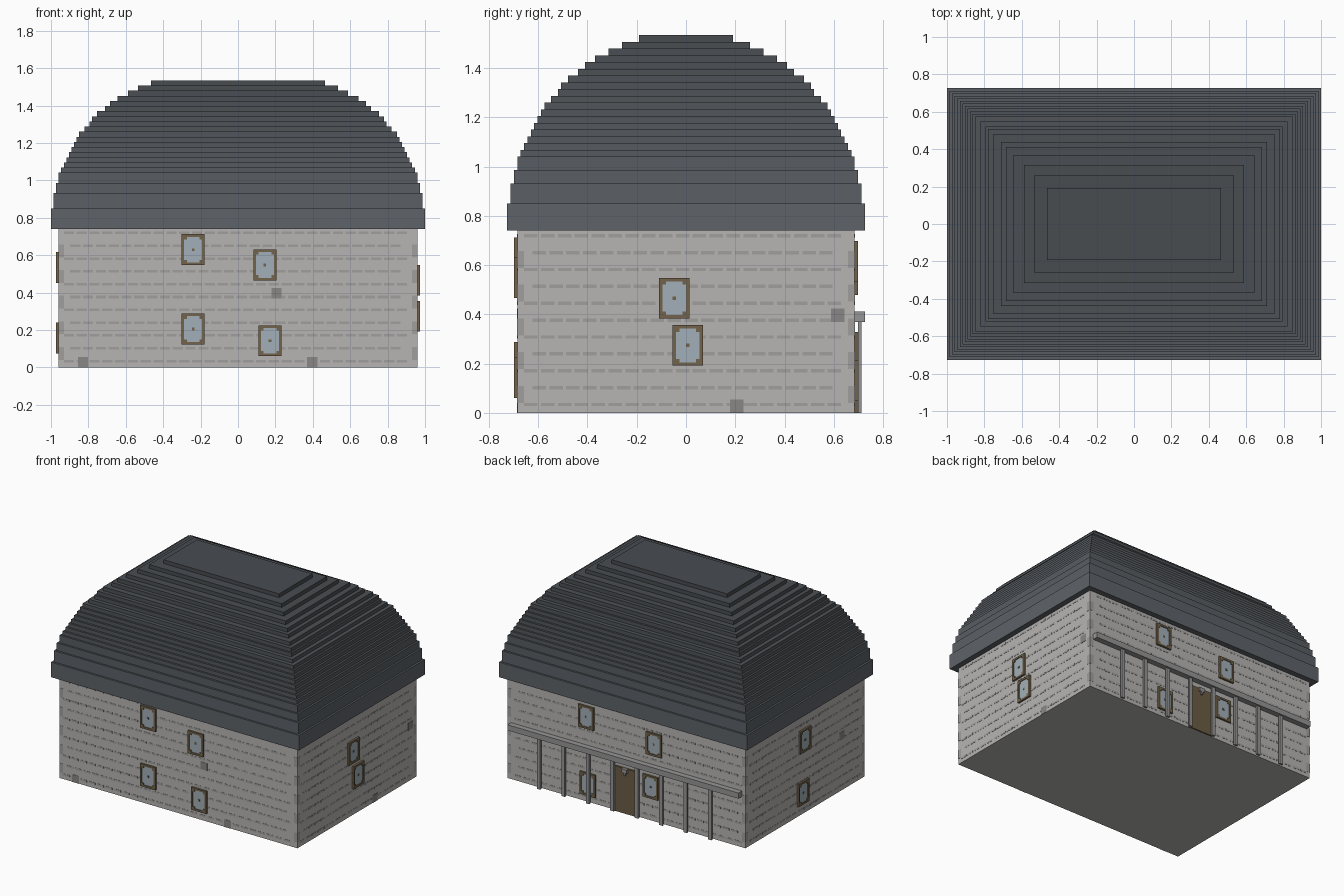
import bpy, bmesh, math

if "Cube" in bpy.data.objects:
    bpy.data.objects.remove(bpy.data.objects["Cube"])

U = 1 / 73                    # block grid size
WX, WY, WH = 70, 50, 54       # wall half width, half depth, height in grid units


def mat(name, c):
    m = bpy.data.materials.new(name)
    m.diffuse_color = (*c, 1)
    m.use_nodes = True
    m.node_tree.nodes["Principled BSDF"].inputs["Base Color"].default_value = m.diffuse_color
    return m


def finish(name, bm, mats):
    bmesh.ops.scale(bm, vec=(U, U, U), verts=bm.verts)
    bmesh.ops.recalc_face_normals(bm, faces=bm.faces)
    me = bpy.data.meshes.new(name)
    bm.to_mesh(me)
    bm.free()
    for m in mats:
        me.materials.append(m)
    ob = bpy.data.objects.new(name, me)
    bpy.context.collection.objects.link(ob)
    return ob


def add_box(bm, lo, hi):
    v = [bm.verts.new((x, y, z)) for x in (lo[0], hi[0])
         for y in (lo[1], hi[1]) for z in (lo[2], hi[2])]
    for f in ((0, 1, 3, 2), (4, 6, 7, 5), (0, 4, 5, 1),
              (2, 3, 7, 6), (0, 2, 6, 4), (1, 5, 7, 3)):
        bm.faces.new([v[i] for i in f])


def on_wall(bm, side, a0, a1, z0, z1, d0, d1):
    """Box lying on a wall: a along it, z up, d outwards."""
    s = 1 if side in ("back", "right") else -1
    if side in ("front", "back"):
        lo, hi = sorted((s * (WY + d0), s * (WY + d1)))
        add_box(bm, (a0, lo, z0), (a1, hi, z1))
    else:
        lo, hi = sorted((s * (WX + d0), s * (WX + d1)))
        add_box(bm, (lo, a0, z0), (hi, a1, z1))


def loft(rings, cap_bottom, cap_top):
    """Shell through rectangular rings (half x, half y, z, material)."""
    bm = bmesh.new()
    loops = [[bm.verts.new((sx * x, sy * y, z)) for sx, sy in
              ((-1, -1), (1, -1), (1, 1), (-1, 1))] for x, y, z, _ in rings]
    for k in range(len(loops) - 1):
        a, b = loops[k], loops[k + 1]
        for i in range(4):
            j = (i + 1) % 4
            f = bm.faces.new((a[i], a[j], b[j], b[i]))
            f.material_index = rings[k + 1][3]
    if cap_bottom:
        bm.faces.new(loops[0][::-1])
    if cap_top:
        bm.faces.new(loops[-1]).material_index = rings[-1][3]
    return bm


stone = mat("stone", (0.47, 0.46, 0.45))
joint = mat("joint", (0.35, 0.345, 0.34))
dark = mat("dark_stone", (0.25, 0.245, 0.24))
brown = mat("brown_wood", (0.17, 0.125, 0.07))
door_m = mat("door_wood", (0.15, 0.11, 0.06))
glass_m = mat("glass", (0.36, 0.43, 0.48))
grey = mat("grey", (0.30, 0.30, 0.30))

# walls
finish("walls", loft([(WX, WY, 0, 0), (WX, WY, WH, 0)], True, False), [stone])

# domed roof: elliptical profile snapped to the grid, equal layers merged
LAYERS = 29
steps = []
for i in range(LAYERS):
    h = round(53 * math.sqrt(1 - (i / LAYERS) ** 2))
    if steps and steps[-1][0] == h:
        steps[-1][2] += 2
    else:
        steps.append([h, WH + 2 * i, WH + 2 * i + 2])
rings = [(WX, WY, WH, 0)]
shades = []
for k, (h, z0, z1) in enumerate(steps):
    t = (z0 - WH) / (2 * LAYERS)
    c = 0.125 - 0.055 * t
    shades.append(mat(f"slate_{k}", (c * 0.9, c, c * 1.12)))
    rings += [(h + 20, h, z0, k), (h + 20, h, z1, k)]
finish("roof", loft(rings, False, True), shades)

# masonry courses and corner stones, barely proud of the wall
courses, quoins = bmesh.new(), bmesh.new()
for side, half in (("front", WX), ("back", WX), ("left", WY), ("right", WY)):
    for r in range(11):
        z = 2 + 5 * r
        a = -half + 2 + 2.5 * (r % 2)
        while a + 4 <= half - 2:
            on_wall(courses, side, a, a + 4, z, z + 1, 0, 0.1)
            a += 5
        if r % 2:
            for s in (-1, 1):
                e = sorted((s * half, s * (half - 2)))
                on_wall(quoins, side, *e, z - 4, z + 1, 0, 0.1)
finish("masonry_courses", courses, [joint])
finish("corner_stones", quoins, [joint])

# odd dark stones
bm = bmesh.new()
for side, a, z in (("front", -62.5, 0), ("front", 27, 0), ("front", 13, 27),
                   ("right", 13, 0), ("right", 43, 27), ("left", -33, 27)):
    on_wall(bm, side, a, a + 4, z, z + 4, 0, 0.15)
finish("dark_stones", bm, [dark])

# windows: centre along the wall and centre height
windows = {
    "front": [(-17.5, 46), (10.5, 40), (-17.5, 15), (12.5, 10.4)],
    "right": [(-3.5, 34), (0.5, 20)],
    "left": [(0.5, 39), (2, 11.5)],
    "back": [(23.5, 45), (-16.5, 41), (22.5, 9.5), (-14.5, 18)],
}
for side, places in windows.items():
    frames, panes = bmesh.new(), bmesh.new()
    for a, z in places:
        on_wall(panes, side, a - 3.5, a + 3.5, z - 5, z + 5, 0, 0.6)
        on_wall(frames, side, a - 0.5, a + 0.5, z - 0.5, z + 0.5, 0.6, 0.8)
        for s in (-1, 1):
            e = sorted((s * 5, s * 6))
            on_wall(frames, side, a - 4.5, a + 4.5, z + e[0], z + e[1], 0, 1)
            e = sorted((s * 3.5, s * 4.5))
            on_wall(frames, side, a + e[0], a + e[1], z - 5, z + 5, 0, 1)
            for t in (-1, 1):
                p, q = sorted((s * 2.5, s * 3.5)), sorted((t * 4, t * 5))
                on_wall(frames, side, a + p[0], a + p[1], z + q[0], z + q[1], 0.6, 1)
    finish(f"{side}_window_frames", frames, [brown])
    finish(f"{side}_window_panes", panes, [glass_m])

# back door with a small lamp
bm = bmesh.new()
on_wall(bm, "back", -7.3, 7.3, 0, 24, 0, 1)
finish("door", bm, [door_m])
bm = bmesh.new()
on_wall(bm, "back", -1.5, 1.5, 22, 24, 1, 2)
on_wall(bm, "back", -0.5, 0.5, 20.5, 22, 1, 2)
finish("door_lamp", bm, [grey])

# porch along the back
bm = bmesh.new()
on_wall(bm, "back", -68, 68, 27, 30, 0, 3)
finish("porch_beam", bm, [grey])
bm = bmesh.new()
for i in range(8):
    x = (i - 3.5) * 14.4
    on_wall(bm, "back", x - 1, x + 1, 0, 27, 1, 2)
finish("porch_posts", bm, [grey])
